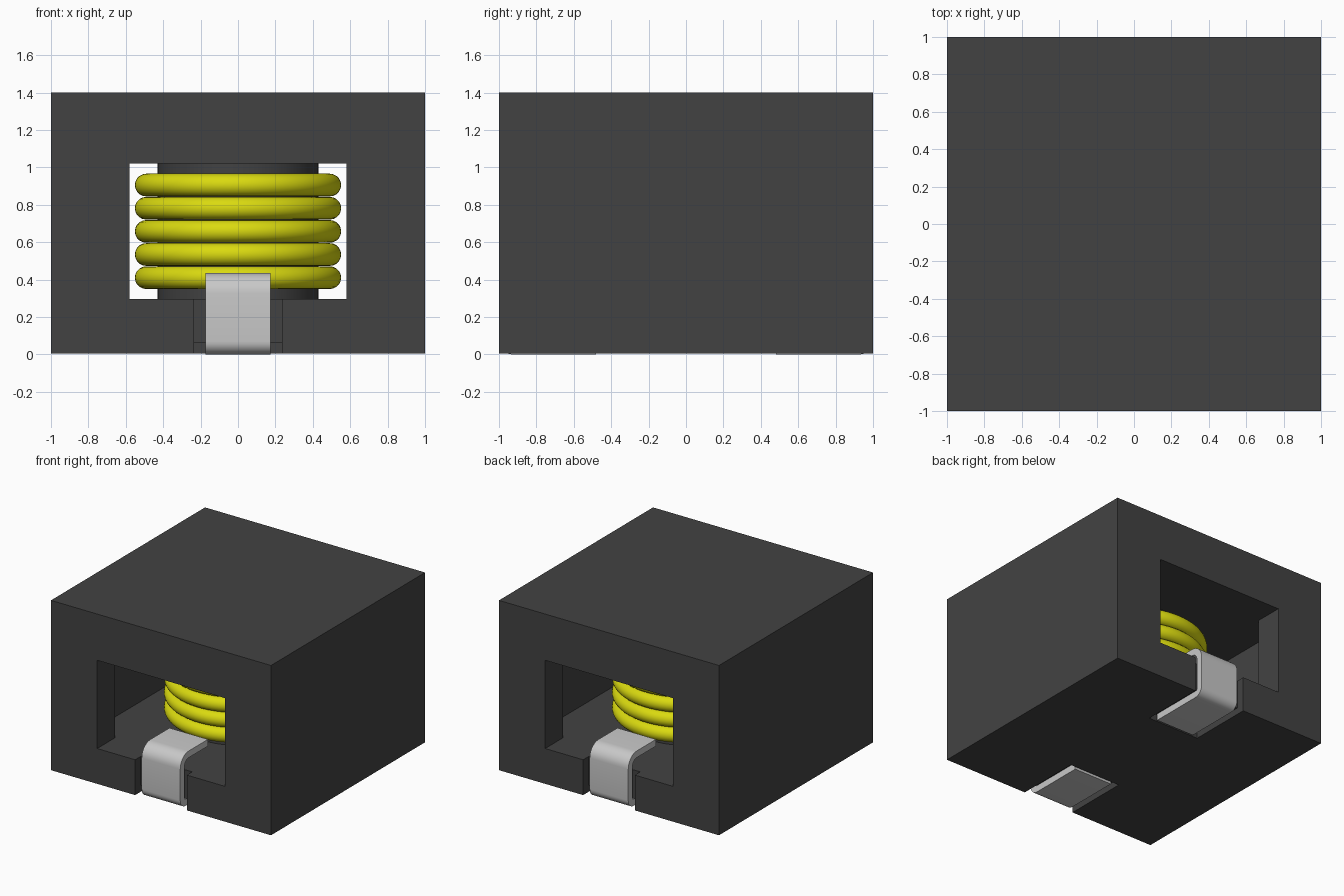
import bpy, bmesh, math
from mathutils import Vector

if "Cube" in bpy.data.objects:
    bpy.data.objects.remove(bpy.data.objects["Cube"], do_unlink=True)


def material(name, rgb):
    m = bpy.data.materials.new(name)
    m.use_nodes = True
    m.diffuse_color = (*rgb, 1)
    m.node_tree.nodes["Principled BSDF"].inputs["Base Color"].default_value = (*rgb, 1)
    return m


DARK = material("dark_ferrite", (0.055, 0.055, 0.055))
YELLOW = material("yellow_wire", (0.70, 0.70, 0.005))
METAL = material("tinned_metal", (0.58, 0.58, 0.58))


def add_object(name, bm, mat):
    bmesh.ops.recalc_face_normals(bm, faces=bm.faces)
    me = bpy.data.meshes.new(name)
    bm.to_mesh(me)
    bm.free()
    ob = bpy.data.objects.new(name, me)
    bpy.context.collection.objects.link(ob)
    me.materials.append(mat)
    return ob


def prism(name, points, start, depth, mat):
    """Extrude a closed 3D outline by a depth vector."""
    bm = bmesh.new()
    face = bm.faces.new([bm.verts.new(p) for p in points])
    out = bmesh.ops.extrude_face_region(bm, geom=[face])
    verts = [v for v in out["geom"] if isinstance(v, bmesh.types.BMVert)]
    bmesh.ops.translate(bm, verts=verts, vec=depth)
    bmesh.ops.translate(bm, verts=bm.verts, vec=start)
    return add_object(name, bm, mat)


def smooth(ob):
    bpy.ops.object.select_all(action='DESELECT')
    ob.select_set(True)
    bpy.context.view_layer.objects.active = ob
    bpy.ops.object.shade_smooth_by_angle(angle=math.radians(35))


def cut(ob, cutter):
    mod = ob.modifiers.new("cut", 'BOOLEAN')
    mod.operation, mod.solver, mod.object = 'DIFFERENCE', 'EXACT', cutter
    bpy.context.view_layer.objects.active = ob
    bpy.ops.object.modifier_apply(modifier=mod.name)
    bpy.data.objects.remove(cutter, do_unlink=True)


# Housing block
BASE, TOP, SILL, LINTEL = 0.005, 1.40, 0.295, 1.02
square = [(-1, -1, 0), (1, -1, 0), (1, 1, 0), (-1, 1, 0)]
housing = prism("housing", square, (0, 0, BASE), (0, 0, TOP - BASE), DARK)

# Through window that widens into an inner chamber
W, C, D = 0.58, 0.79, 0.77
half = [(W, -1.1), (W, -D), (C, -D), (C, D), (W, D), (W, 1.1)]
outline = half + [(-x, -y) for x, y in half]
cut(housing, prism("window_cutter", [(x, y, 0) for x, y in outline],
                   (0, 0, SILL), (0, 0, LINTEL - SILL), DARK))

# Terminal slots: a notch in each sill and a shallow recess underneath
for s in (1, -1):
    slot = [(-1.1, -0.1), (-0.46, -0.1), (-0.46, 0.06), (-0.93, 0.06),
            (-0.93, 0.4), (-1.1, 0.4)]
    cut(housing, prism("slot_cutter", [(0, s * y, z) for y, z in slot],
                       (-0.235, 0, 0), (0.47, 0, 0), DARK))

# Centre post
bm = bmesh.new()
bmesh.ops.create_cone(bm, cap_ends=True, segments=64, radius1=0.43, radius2=0.43,
                      depth=LINTEL - SILL)
bmesh.ops.translate(bm, verts=bm.verts, vec=(0, 0, (LINTEL + SILL) / 2))
smooth(add_object("centre_post", bm, DARK))


# Coil: five stacked wire rings
def ring(name, z, major, minor, nu=72, nv=20):
    bm = bmesh.new()
    loops = []
    for i in range(nu):
        a = 2 * math.pi * i / nu
        row = []
        for j in range(nv):
            b = 2 * math.pi * j / nv
            r = major + minor * math.cos(b)
            row.append(bm.verts.new((r * math.cos(a), r * math.sin(a),
                                     z + minor * math.sin(b))))
        loops.append(row)
    for i in range(nu):
        p, q = loops[i], loops[(i + 1) % nu]
        for j in range(nv):
            k = (j + 1) % nv
            bm.faces.new((p[j], q[j], q[k], p[k]))
    smooth(add_object(name, bm, YELLOW))


for n in range(5):
    ring(f"coil_turn_{n + 1}", 0.41 + n * 0.1238, 0.491, 0.0605)


# Terminals: bent metal strips, pad below, upright in the slot, tab above the sill
def arc(cy, cz, r, a0, a1, steps=8):
    angles = [math.radians(a0 + (a1 - a0) * i / steps) for i in range(steps + 1)]
    return [(cy + r * math.cos(a), cz + r * math.sin(a)) for a in angles]


T, R_LOW, R_TOP, TAB_Z = 0.055, 0.07, 0.11, 0.435


def strip_edge(inset):
    return ([(-0.48, inset)]
            + arc(-1 + R_LOW, R_LOW, R_LOW - inset, 270, 180)
            + arc(-1 + R_TOP, TAB_Z - R_TOP, R_TOP - inset, 180, 90)
            + [(-0.64, TAB_Z - inset)])


strip = strip_edge(0) + strip_edge(T)[::-1]
for s, name in ((1, "front_terminal"), (-1, "back_terminal")):
    smooth(prism(name, [(0, s * y, z) for y, z in strip],
                 (-0.175, 0, 0), (0.35, 0, 0), METAL))
